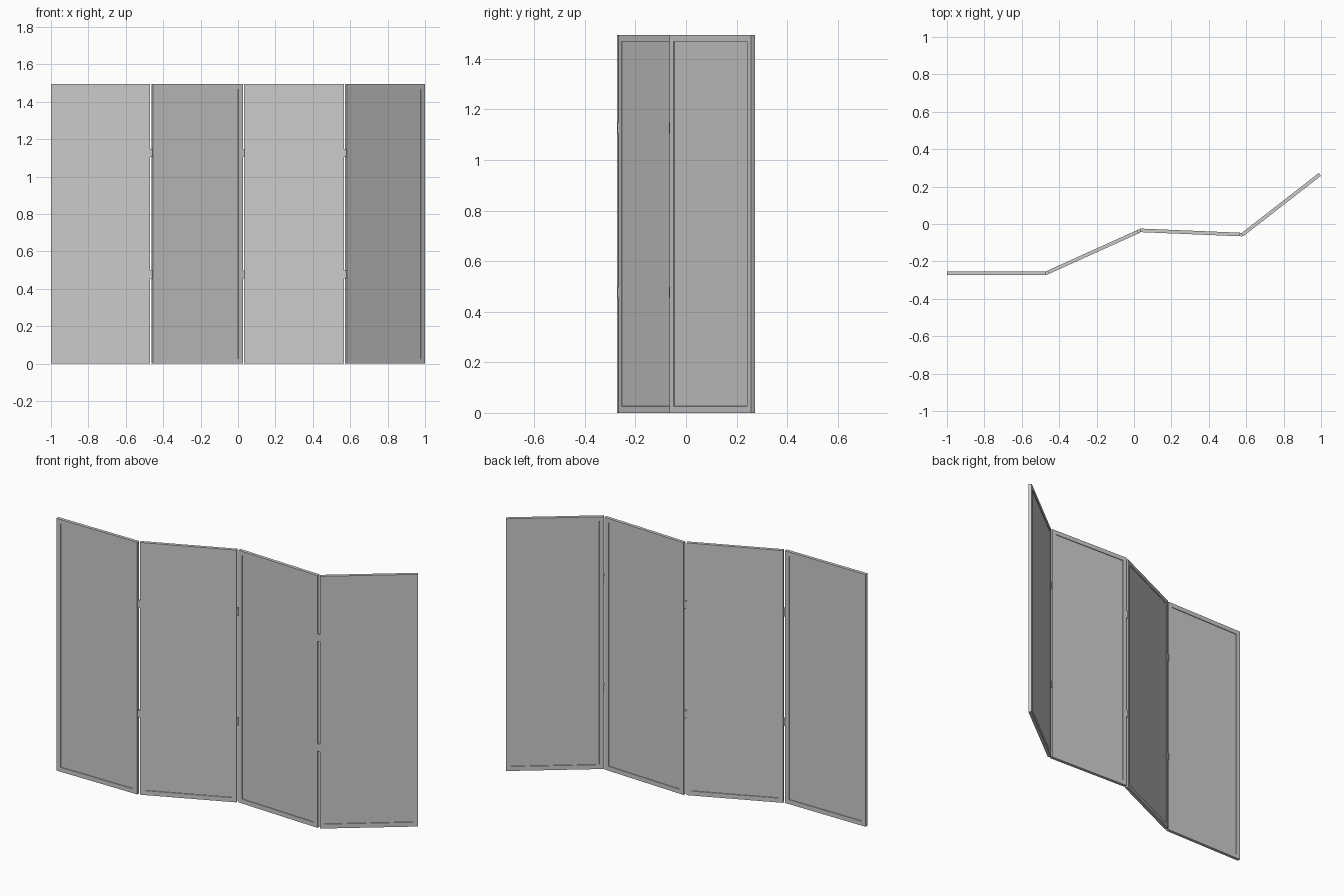
import bpy, bmesh
from math import atan2
from mathutils import Matrix, Vector

if "Cube" in bpy.data.objects:
    bpy.data.objects.remove(bpy.data.objects["Cube"])

HEIGHT, THICK, BORDER, RECESS = 1.495, 0.019, 0.026, 0.004

# Plan view centre line of each folding panel
PANELS = [((-1.0, -0.2635), (-0.47, -0.2635)),
          ((-0.459, -0.258), (0.022, -0.041)),
          ((0.033, -0.034), (0.567, -0.056)),
          ((0.578, -0.058), (0.994, 0.2655))]


def finish(bm, name):
    mesh = bpy.data.meshes.new(name)
    bm.to_mesh(mesh)
    bm.free()
    ob = bpy.data.objects.new(name, mesh)
    bpy.context.collection.objects.link(ob)
    return ob


# Framed panel: a slab with a shallow recess in both broad faces
def panel(name, a, b):
    a, b = Vector((*a, 0)), Vector((*b, 0))
    d = b - a
    bm = bmesh.new()
    bmesh.ops.create_cube(bm, size=1, matrix=Matrix.Diagonal((d.length, THICK, HEIGHT, 1)))
    bm.normal_update()
    for f in [f for f in bm.faces if abs(f.normal.y) > 0.9]:
        n = f.normal.copy()
        bmesh.ops.inset_region(bm, faces=[f], thickness=BORDER, use_even_offset=True)
        bmesh.ops.inset_region(bm, faces=[f], thickness=0.0005, use_even_offset=True)
        bmesh.ops.translate(bm, verts=f.verts, vec=-n * RECESS)
    ob = finish(bm, name)
    mid = (a + b) / 2
    ob.location = (mid.x, mid.y, HEIGHT / 2)
    ob.rotation_euler.z = atan2(d.y, d.x)


# Hinge barrel standing in the gap between two panels
def hinge(name, x, y, z):
    bm = bmesh.new()
    bmesh.ops.create_cone(bm, cap_ends=True, segments=16, radius1=0.0095,
                          radius2=0.0095, depth=0.043)
    for f in bm.faces:
        f.smooth = len(f.verts) == 4
    ob = finish(bm, name)
    ob.location = (x, y, z)


for i, (a, b) in enumerate(PANELS):
    panel(f"screen_panel_{i + 1}", a, b)

for i in range(3):
    p, q = PANELS[i][1], PANELS[i + 1][0]
    for level, z in (("lower", 0.477), ("upper", 1.127)):
        hinge(f"{level}_hinge_{i + 1}", (p[0] + q[0]) / 2, (p[1] + q[1]) / 2, z)
